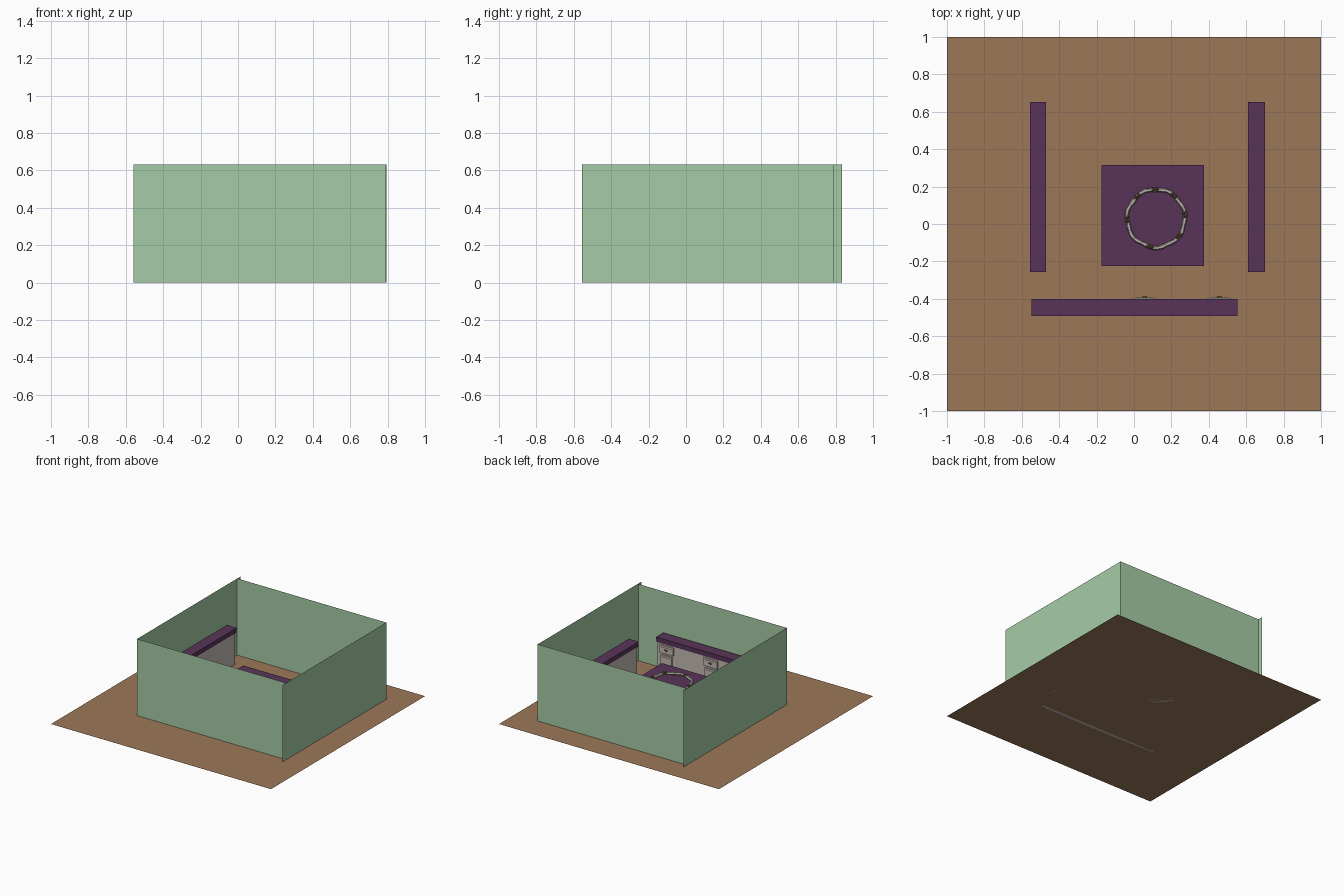
import bpy, bmesh, math
from mathutils import Matrix

if "Cube" in bpy.data.objects:
    bpy.data.objects.remove(bpy.data.objects["Cube"])


def lin(c):
    return tuple((v / 255 / 12.92) if v <= 10 else ((v / 255 + 0.055) / 1.055) ** 2.4 for v in c) + (1,)


def material(name, rgb):
    m = bpy.data.materials.new(name)
    m.diffuse_color = lin(rgb)
    m.use_nodes = True
    m.node_tree.nodes["Principled BSDF"].inputs["Base Color"].default_value = m.diffuse_color
    return m


WOOD = material("floor_brown", (156, 119, 87))
GREEN = material("wall_green", (166, 204, 166))
PURPLE = material("counter_purple", (88, 52, 88))
CREAM = material("cabinet_off_white", (196, 186, 180))
OLIVE = material("olive_brown", (112, 92, 62))


def finish(name, bm, mat):
    me = bpy.data.meshes.new(name)
    bm.to_mesh(me)
    bm.free()
    me.materials.append(mat)
    ob = bpy.data.objects.new(name, me)
    bpy.context.collection.objects.link(ob)
    return ob


def box(name, x, y, z, mat):
    """Box given as (min, max) ranges."""
    bm = bmesh.new()
    bmesh.ops.create_cube(bm, size=1)
    for v in bm.verts:
        v.co = [r[0] if c < 0 else r[1] for c, r in zip(v.co, (x, y, z))]
    return finish(name, bm, mat)


def sheet(name, corners, mat):
    bm = bmesh.new()
    bm.faces.new([bm.verts.new(c) for c in corners])
    return finish(name, bm, mat)


def wall(name, a, b, h=0.63):
    sheet(name, [(*a, 0), (*b, 0), (*b, h), (*a, h)], GREEN)


def unit(name, x, y, height, slab, inset):
    """Cabinet body with an overhanging two-step top."""
    i = inset
    box(name + "_body", (x[0] + i, x[1] - i), (y[0] + i, y[1] - i), (0, height - slab), CREAM)
    j = i * 0.4
    box(name + "_top_moulding", (x[0] + j, x[1] - j), (y[0] + j, y[1] - j),
        (height - slab, height - slab * 0.5), PURPLE)
    box(name + "_top", x, y, (height - slab * 0.5, height), PURPLE)


# Floor and the four thin walls, each overrunning the next corner
sheet("floor", [(-1, -1, 0), (1, -1, 0), (1, 1, 0), (-1, 1, 0)], WOOD)
wall("front_wall", (-0.56, -0.51), (0.79, -0.51))
wall("right_wall", (0.795, -0.557), (0.795, 0.79))
wall("back_wall", (0.795, 0.79), (-0.56, 0.79))
wall("left_wall", (-0.56, 0.835), (-0.56, -0.51))

# Counters along three walls and the lower island
unit("front_counter", (-0.547, 0.553), (-0.493, -0.40), 0.30, 0.04, 0.008)
unit("left_counter", (-0.557, -0.47), (-0.257, 0.653), 0.30, 0.04, 0.008)
unit("right_counter", (0.61, 0.70), (-0.257, 0.653), 0.30, 0.04, 0.008)
unit("island", (-0.173, 0.375), (-0.225, 0.315), 0.20, 0.03, 0.012)

# Drawer and door fronts on the front counter
for n, cx in enumerate((0.457, 0.057)):
    face = -0.408
    for part, hw, z0, z1 in (("drawer", 0.063, 0.185, 0.25), ("door", 0.05, 0.02, 0.17)):
        box(f"{part}_{n}", (cx - hw, cx + hw), (face, -0.396), (z0, z1), CREAM)
        box(f"{part}_panel_{n}", (cx - hw + 0.014, cx + hw - 0.014), (-0.396, -0.393),
            (z0 + 0.014, z1 - 0.014), CREAM)
    box(f"drawer_handle_{n}", (cx - 0.012, cx + 0.012), (-0.393, -0.385), (0.213, 0.222), OLIVE)

# Wreath lying on the island: a slightly wavy ring with small clusters
CX, CY, R = 0.118, 0.03, 0.155
bm = bmesh.new()
N, M = 42, 6
rings = []
for i in range(N):
    a = 2 * math.pi * i / N
    r = R + 0.004 * math.sin(7 * a)
    t = 0.010 + 0.002 * (i % 2)
    rings.append([bm.verts.new((CX + (r + t * math.cos(b)) * math.cos(a),
                                CY + (r + t * math.cos(b)) * math.sin(a),
                                0.211 + t * math.sin(b)))
                  for b in (2 * math.pi * k / M for k in range(M))])
for i in range(N):
    p, q = rings[i], rings[(i + 1) % N]
    for k in range(M):
        bm.faces.new((p[k], q[k], q[(k + 1) % M], p[(k + 1) % M]))
finish("wreath_ring", bm, CREAM)

bm = bmesh.new()
for deg in (52, 92, 130, 182, 258, 322, 8):
    a = math.radians(deg)
    for da in (-0.06, 0.06):
        bmesh.ops.create_icosphere(bm, subdivisions=1, radius=0.013, matrix=Matrix.Translation(
            (CX + R * math.cos(a + da), CY + R * math.sin(a + da), 0.216)))
finish("wreath_clusters", bm, OLIVE)
